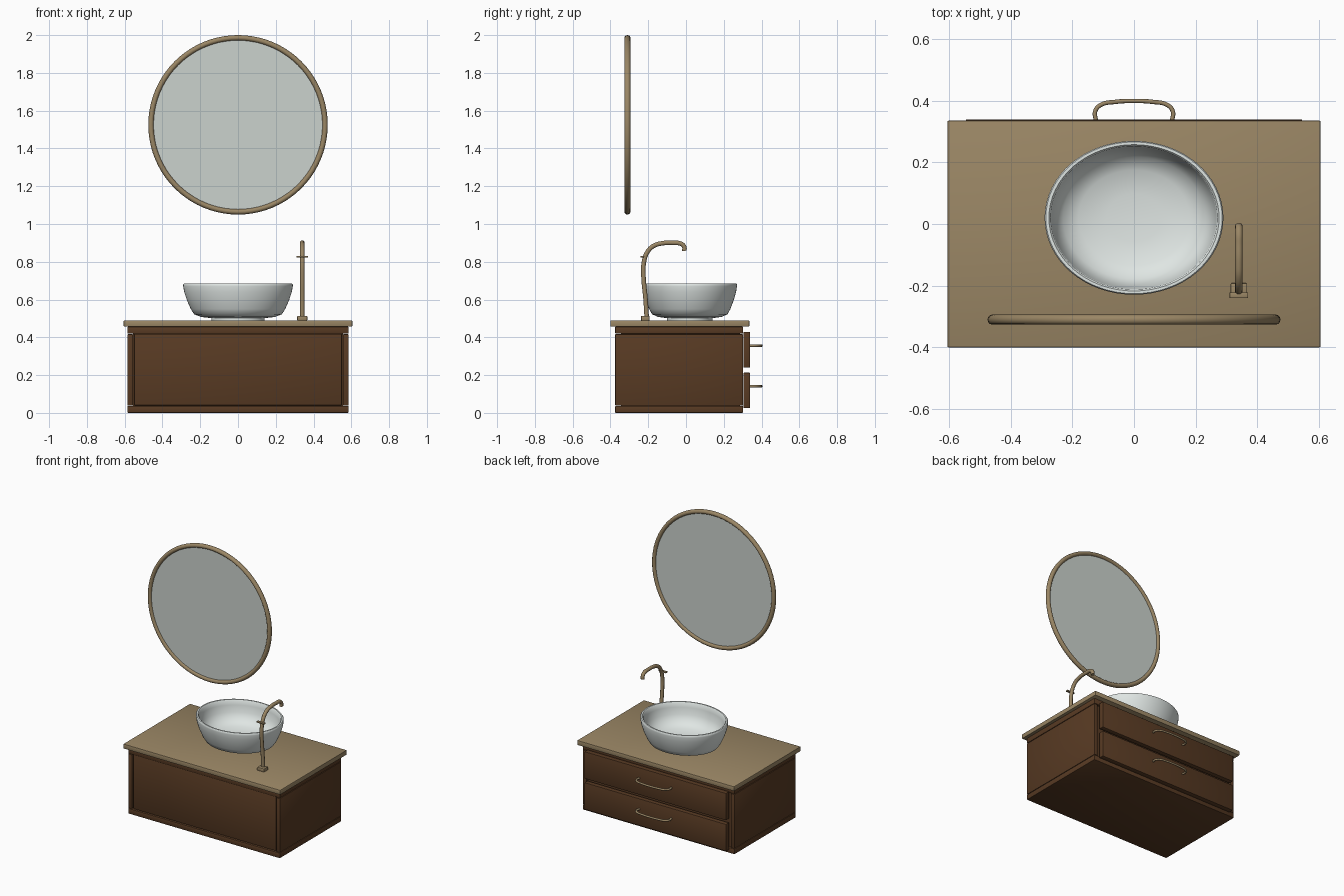
import bpy, bmesh, math
from mathutils import Vector, Matrix

cube = bpy.data.objects.get("Cube")
if cube:
    bpy.data.objects.remove(cube, do_unlink=True)


def material(name, rgb):
    m = bpy.data.materials.new(name)
    m.use_nodes = True
    m.diffuse_color = (*rgb, 1)
    m.node_tree.nodes["Principled BSDF"].inputs["Base Color"].default_value = (*rgb, 1)
    return m


walnut = material("dark walnut", (0.098, 0.043, 0.017))
bronze = material("pale bronze", (0.325, 0.24, 0.13))
ceramic = material("white ceramic", (0.74, 0.79, 0.77))
glass = material("mirror glass", (0.60, 0.645, 0.61))


def finish(name, bm, mat, angle=35):
    bmesh.ops.recalc_face_normals(bm, faces=bm.faces[:])
    mesh = bpy.data.meshes.new(name)
    bm.to_mesh(mesh)
    bm.free()
    mesh.materials.append(mat)
    ob = bpy.data.objects.new(name, mesh)
    bpy.context.collection.objects.link(ob)
    bpy.ops.object.select_all(action='DESELECT')
    ob.select_set(True)
    bpy.context.view_layer.objects.active = ob
    bpy.ops.object.shade_smooth_by_angle(angle=math.radians(angle))
    return ob


def box(name, lo, hi, mat, bevel=0.004):
    """Box between two corners with softened edges."""
    lo, hi = Vector(lo), Vector(hi)
    bm = bmesh.new()
    bmesh.ops.create_cube(bm, size=1)
    bmesh.ops.scale(bm, vec=hi - lo, verts=bm.verts)
    bmesh.ops.translate(bm, vec=(lo + hi) / 2, verts=bm.verts)
    if bevel:
        bmesh.ops.bevel(bm, geom=bm.edges[:], offset=bevel, segments=2,
                        profile=0.5, affect='EDGES')
    return finish(name, bm, mat)


def lathe(name, profile, mat, centre, stretch=1, steps=64):
    """Revolve (radius, height) points about z, stretched along y."""
    bm = bmesh.new()
    verts = [bm.verts.new((r, 0, z)) for r, z in profile]
    edges = [bm.edges.new(pair) for pair in zip(verts, verts[1:])]
    bmesh.ops.spin(bm, geom=verts + edges, axis=(0, 0, 1), cent=(0, 0, 0),
                   angle=math.tau, steps=steps)
    bmesh.ops.remove_doubles(bm, verts=bm.verts[:], dist=0.0001)
    bmesh.ops.scale(bm, vec=(1, stretch, 1), verts=bm.verts)
    bmesh.ops.translate(bm, vec=centre, verts=bm.verts)
    return finish(name, bm, mat, 40)


def tube(name, points, radius, mat):
    """Round tube along a smooth path."""
    curve = bpy.data.curves.new(name, 'CURVE')
    curve.dimensions = '3D'
    curve.bevel_depth = radius
    curve.bevel_resolution = 3
    curve.resolution_u = 6
    curve.use_fill_caps = True
    spline = curve.splines.new('BEZIER')
    spline.bezier_points.add(len(points) - 1)
    for bp, p in zip(spline.bezier_points, points):
        bp.co = p
        bp.handle_left_type = bp.handle_right_type = 'AUTO'
    curve.materials.append(mat)
    ob = bpy.data.objects.new(name, curve)
    bpy.context.collection.objects.link(ob)
    return ob


# Cabinet carcass
W, BACK, FRONT = 0.585, -0.375, 0.302
box("base_panel", (-W, BACK, 0), (W, FRONT, 0.037), walnut)
box("top_panel", (-W, BACK, 0.419), (W, FRONT, 0.457), walnut)
for side, s in (("left", 1), ("right", -1)):
    xs = sorted((s * 0.556, s * W))
    box(side + "_panel", (xs[0], BACK, 0.039), (xs[1], FRONT, 0.417), walnut)
box("wall_panel", (-0.55, BACK + 0.006, 0.04), (0.55, BACK + 0.03, 0.418), walnut)
box("cabinet_core", (-0.556, BACK + 0.03, 0.03), (0.556, FRONT - 0.015, 0.425), walnut, 0)
box("countertop", (-0.605, -0.4, 0.457), (0.605, 0.335, 0.49), bronze)

# Drawers with bow handles
for name, low, high, grip in (("lower", 0.025, 0.213, 0.141), ("upper", 0.24, 0.429, 0.356)):
    box(name + "_drawer", (-0.546, 0.304, low), (0.546, 0.339, high), walnut)
    half = [(0.124, 0.337), (0.126, 0.365), (0.108, 0.386), (0.06, 0.396)]
    path = half + [(0, 0.399)] + [(-x, y) for x, y in reversed(half)]
    tube(name + "_handle", [(x, y, grip) for x, y in path], 0.007, bronze)

# Oval vessel basin
lathe("basin", [(0, 0.5), (0.13, 0.5), (0.195, 0.508), (0.232, 0.522), (0.25, 0.55),
                (0.27, 0.595), (0.285, 0.64), (0.29, 0.67), (0.29, 0.68), (0.286, 0.685),
                (0.276, 0.685), (0.27, 0.679), (0.266, 0.65), (0.254, 0.605),
                (0.23, 0.562), (0.18, 0.538), (0.09, 0.527), (0, 0.525)],
      ceramic, (0, 0.02, 0), 0.86)
lathe("basin_foot", [(0, 0.488), (0.14, 0.488), (0.14, 0.503), (0, 0.503)],
      ceramic, (0, 0.02, 0), 0.86)

# Tap
TX = 0.34
box("tap_base", (TX - 0.027, -0.238, 0.489), (TX + 0.027, -0.192, 0.513), bronze)
tube("tap_spout", [(TX, y, z) for y, z in (
    (-0.208, 0.505), (-0.214, 0.6), (-0.225, 0.72), (-0.224, 0.79), (-0.208, 0.845),
    (-0.175, 0.882), (-0.125, 0.898), (-0.07, 0.9), (-0.026, 0.895), (-0.01, 0.88),
    (-0.008, 0.858))], 0.0125, bronze)
box("tap_lever", (TX - 0.03, -0.24, 0.822), (TX + 0.03, -0.222, 0.831), bronze, 0.002)

# Round mirror
MIRROR = Matrix.Translation((0, -0.31, 1.525)) @ Matrix.Rotation(math.pi / 2, 4, 'X')
ring = [(0.4605 + 0.0145 * math.cos(a), 0.016 * math.sin(a))
        for a in (math.tau * i / 12 for i in range(13))]
frame = lathe("mirror_frame", ring, bronze, (0, 0, 0), 1, 80)
pane = lathe("mirror_glass", [(0, -0.004), (0.455, -0.004), (0.455, 0.004), (0, 0.004)],
             glass, (0, 0, 0), 1, 80)
for ob in (frame, pane):
    ob.data.transform(MIRROR)
